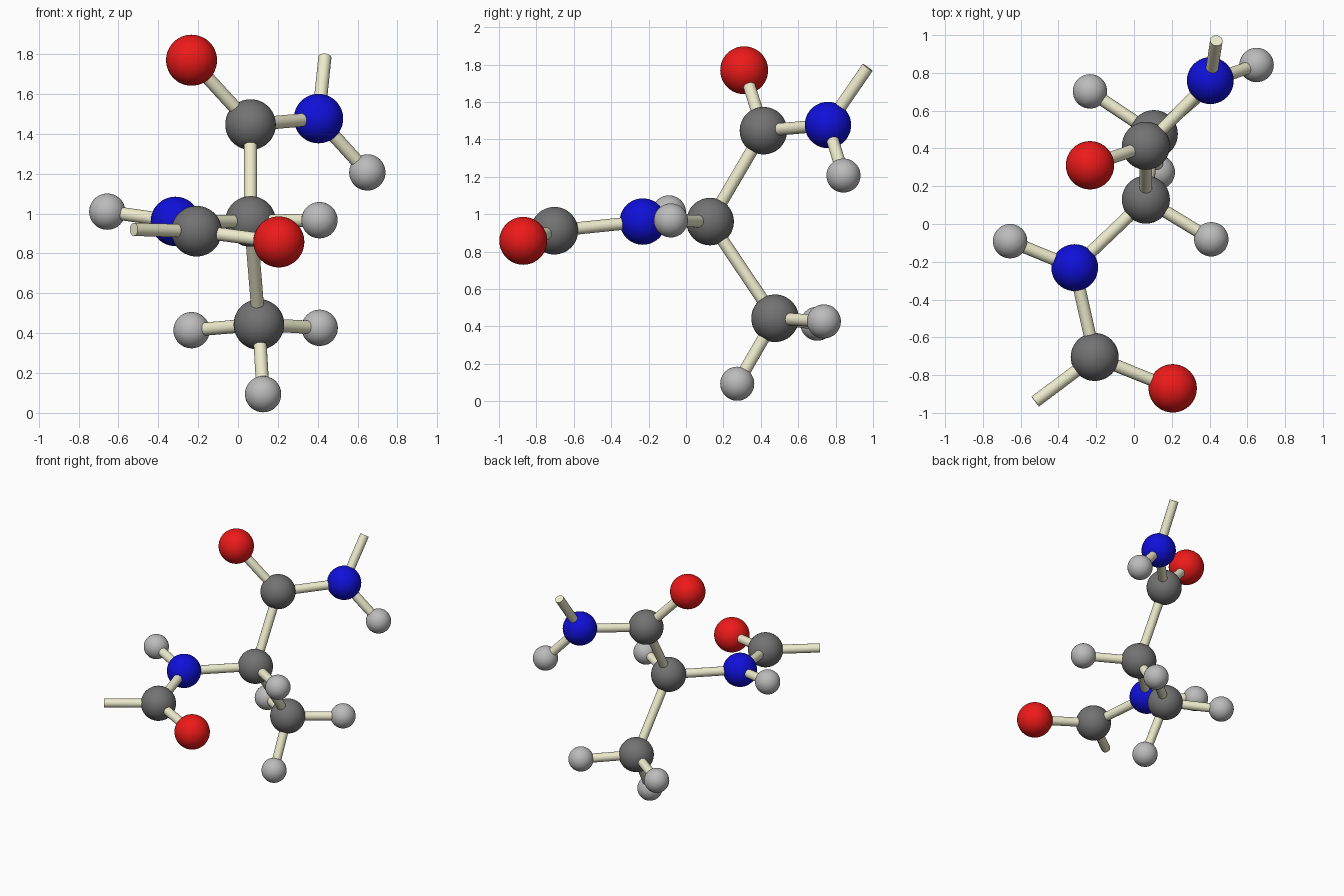
import bpy
from mathutils import Vector

if "Cube" in bpy.data.objects:
    bpy.data.objects.remove(bpy.data.objects["Cube"])

RADII = {"oxygen": 0.128, "carbon": 0.127, "nitrogen": 0.124, "hydrogen": 0.091}
COLOURS = {"oxygen": (0.85, 0.01, 0.01), "carbon": (0.17, 0.17, 0.17),
           "nitrogen": (0.005, 0.005, 0.7), "hydrogen": (0.5, 0.5, 0.5),
           "bond": (0.85, 0.83, 0.6)}
BOND_RADIUS = 0.033

# atom centres: name -> (element, position)
ATOMS = {
    "upper_oxygen": ("oxygen", (-0.233, 0.311, 1.77)),
    "upper_carbon": ("carbon", (0.063, 0.414, 1.447)),
    "upper_nitrogen": ("nitrogen", (0.404, 0.759, 1.477)),
    "upper_hydrogen": ("hydrogen", (0.649, 0.842, 1.207)),
    "middle_carbon": ("carbon", (0.063, 0.129, 0.961)),
    "middle_hydrogen": ("hydrogen", (0.409, -0.081, 0.967)),
    "methyl_carbon": ("carbon", (0.105, 0.476, 0.444)),
    "methyl_hydrogen_left": ("hydrogen", (-0.233, 0.702, 0.415)),
    "methyl_hydrogen_right": ("hydrogen", (0.410, 0.737, 0.427)),
    "methyl_hydrogen_bottom": ("hydrogen", (0.126, 0.274, 0.094)),
    "lower_nitrogen": ("nitrogen", (-0.314, -0.231, 0.961)),
    "lower_hydrogen": ("hydrogen", (-0.656, -0.091, 1.010)),
    "lower_carbon": ("carbon", (-0.208, -0.704, 0.912)),
    "lower_oxygen": ("oxygen", (0.205, -0.870, 0.858)),
}

# free ends of the two open bonds
ENDS = {"upper_open_end": (0.436, 0.971, 1.785), "lower_open_end": (-0.523, -0.940, 0.921)}

BONDS = [
    ("upper_carbon", "upper_oxygen"), ("upper_carbon", "upper_nitrogen"),
    ("upper_nitrogen", "upper_hydrogen"), ("upper_nitrogen", "upper_open_end"),
    ("middle_carbon", "upper_carbon"), ("middle_carbon", "middle_hydrogen"),
    ("middle_carbon", "methyl_carbon"), ("middle_carbon", "lower_nitrogen"),
    ("methyl_carbon", "methyl_hydrogen_left"), ("methyl_carbon", "methyl_hydrogen_right"),
    ("methyl_carbon", "methyl_hydrogen_bottom"),
    ("lower_nitrogen", "lower_hydrogen"), ("lower_nitrogen", "lower_carbon"),
    ("lower_carbon", "lower_oxygen"), ("lower_carbon", "lower_open_end"),
]

mats = {}
for key, rgb in COLOURS.items():
    mats[key] = bpy.data.materials.new(key)
    mats[key].diffuse_color = (*rgb, 1)


def finish(name, mat):
    ob = bpy.context.object
    ob.name = name
    ob.data.materials.append(mats[mat])
    bpy.ops.object.shade_smooth_by_angle()


# atoms
for name, (element, pos) in ATOMS.items():
    bpy.ops.mesh.primitive_uv_sphere_add(segments=40, ring_count=24,
                                         radius=RADII[element], location=pos)
    finish(name + "_atom", element)

# bonds
points = {n: Vector(p) for n, (_, p) in ATOMS.items()}
points.update({n: Vector(p) for n, p in ENDS.items()})
for a, b in BONDS:
    d = points[b] - points[a]
    bpy.ops.mesh.primitive_cylinder_add(
        vertices=24, radius=BOND_RADIUS, depth=d.length,
        location=(points[a] + points[b]) / 2,
        rotation=d.to_track_quat('Z', 'Y').to_euler())
    finish(f"bond_{a}_to_{b}", "bond")

for m in bpy.data.materials:
    if m.users and not m.is_grease_pencil:
        m.use_nodes = True
        m.node_tree.nodes["Principled BSDF"].inputs["Base Color"].default_value = m.diffuse_color
